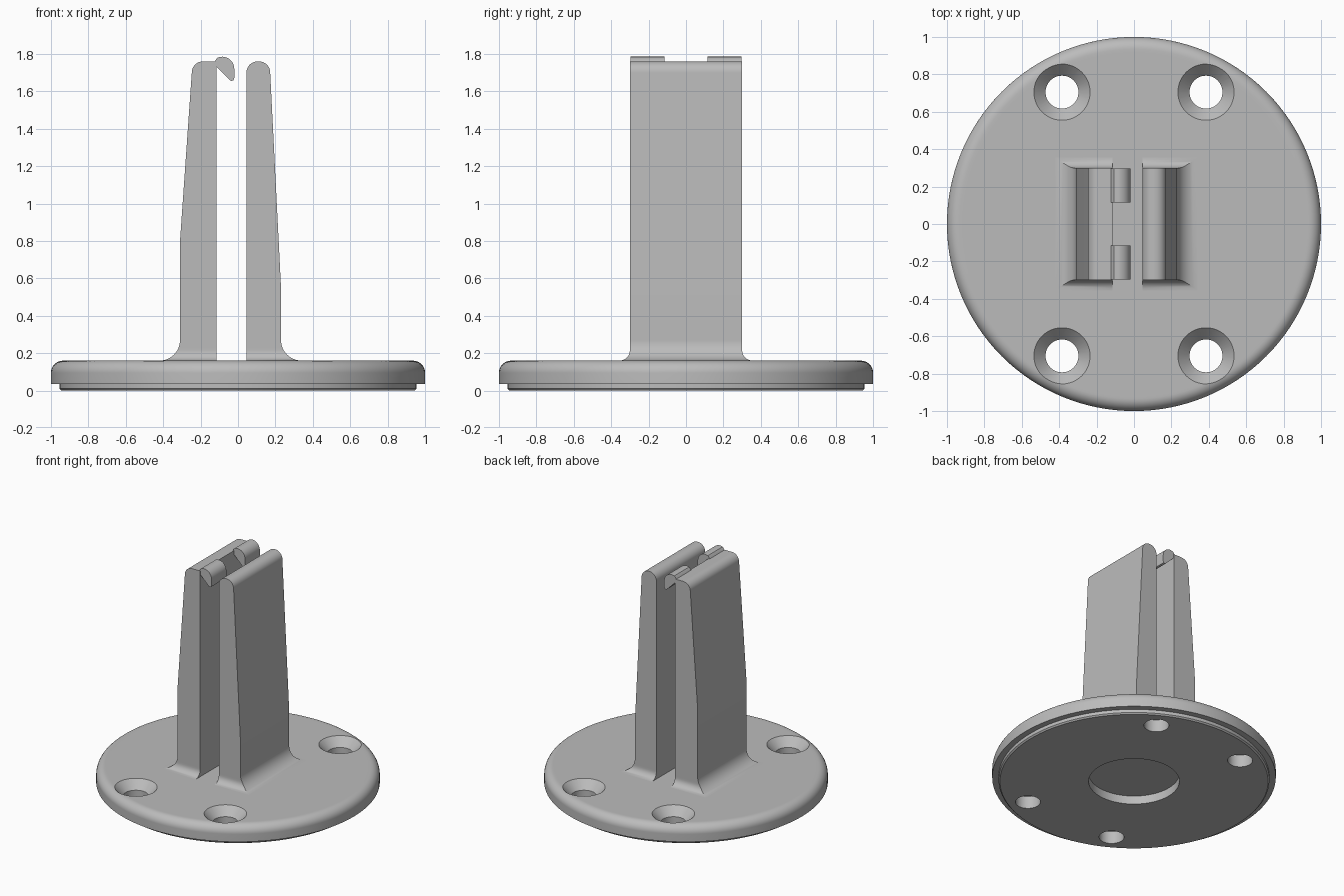
import bpy, bmesh, math
from math import sin, cos, pi, sqrt
from mathutils import Vector

if "Cube" in bpy.data.objects:
    bpy.data.objects.remove(bpy.data.objects["Cube"])

grey = bpy.data.materials.new("light grey")
grey.use_nodes = True
colour = (0.5, 0.5, 0.5, 1)
grey.diffuse_color = colour
grey.node_tree.nodes["Principled BSDF"].inputs["Base Color"].default_value = colour

BASE_TOP = 0.16
POST_TOP = 1.76


def make(name, bm):
    bmesh.ops.recalc_face_normals(bm, faces=bm.faces)
    mesh = bpy.data.meshes.new(name)
    bm.to_mesh(mesh)
    bm.free()
    mesh.materials.append(grey)
    obj = bpy.data.objects.new(name, mesh)
    bpy.context.collection.objects.link(obj)
    return obj


def activate(obj):
    bpy.ops.object.select_all(action="DESELECT")
    obj.select_set(True)
    bpy.context.view_layer.objects.active = obj


def smooth(obj):
    activate(obj)
    bpy.ops.object.shade_smooth_by_angle(angle=math.radians(30))
    mod = obj.modifiers.new("clean shading", "WEIGHTED_NORMAL")
    mod.keep_sharp = True


def lathe(name, profile, steps, centre=(0, 0)):
    """Revolve (radius, height) points around a vertical axis."""
    bm = bmesh.new()
    verts = [bm.verts.new((r, 0, z)) for r, z in profile]
    edges = [bm.edges.new(pair) for pair in zip(verts, verts[1:])]
    bmesh.ops.spin(bm, geom=verts + edges, cent=(0, 0, 0), axis=(0, 0, 1),
                   angle=2 * pi, steps=steps)
    bmesh.ops.remove_doubles(bm, verts=bm.verts, dist=1e-4)
    bmesh.ops.translate(bm, verts=bm.verts, vec=(*centre, 0))
    return make(name, bm)


def flare(z, radius):
    """Outward offset of a concave fillet at height z."""
    gap = max(0, radius - (z - BASE_TOP))
    return radius - sqrt(max(0, radius ** 2 - gap ** 2))


# Round base: recessed underside, stepped foot and rounded rim
rim = 0.065
profile = [(0, 0.065), (0.32, 0.065), (0.32, 0), (0.945, 0), (0.955, 0.01),
           (0.955, 0.035), (1, 0.035)]
profile += [(1 - rim + rim * cos(a), BASE_TOP - rim + rim * sin(a))
            for a in [i * pi / 16 for i in range(9)]]
profile += [(0.92, BASE_TOP), (0, BASE_TOP)]
base = lathe("base_disc", profile, 128)

# Four countersunk screw holes
for sx in (-1, 1):
    for sy in (-1, 1):
        cutter = lathe("hole_cutter", [(0, -0.1), (0.088, -0.1), (0.088, 0.096),
                                       (0.16, 0.17), (0.16, 0.3), (0, 0.3)],
                       48, (sx * 0.385, sy * 0.705))
        cutter.hide_render = True
        activate(base)
        cut = base.modifiers.new("screw hole", "BOOLEAN")
        cut.operation = "DIFFERENCE"
        cut.solver = "EXACT"
        cut.object = cutter
        bpy.ops.object.modifier_apply(modifier=cut.name)
        bpy.data.objects.remove(cutter)
smooth(base)


def post(name, side, inner, outer, kink, tip, round_inner):
    """Tapered upright with a flared foot and rounded top, as stacked rings."""
    round_r = 0.06
    spring = POST_TOP - round_r
    rows = [(BASE_TOP - 0.01, inner, outer + 0.11, 0.355)]
    for i in range(13):
        z = BASE_TOP + 0.11 * (1 - cos(i * pi / 24))
        rows.append((z, inner, outer + flare(z, 0.11), 0.3 + flare(z, 0.055)))
    rows.append((kink, inner, outer, 0.3))
    for i in range(9):
        a = i * pi / 16
        cut = round_r * (1 - cos(a))
        rows.append((spring + round_r * sin(a),
                     inner + (cut if round_inner else 0), tip - cut, 0.3))
    bm = bmesh.new()
    rings = [[bm.verts.new((side * x, y, z)) for x, y in
              ((a, -w), (b, -w), (b, w), (a, w))] for z, a, b, w in rows]
    for low, high in zip(rings, rings[1:]):
        for i in range(4):
            j = (i + 1) % 4
            bm.faces.new((low[i], low[j], high[j], high[i]))
    bm.faces.new(rings[0])
    bm.faces.new(rings[-1])
    smooth(make(name, bm))


post("right_post", -1, 0.115, 0.31, 0.80, 0.247, False)
post("left_post", 1, 0.045, 0.23, 0.55, 0.172, True)

# Two snap hooks leaning over the gap
hook = [(-0.13, 1.75), (-0.118, 1.77), (-0.108, 1.781)]
hook += [(-0.085 + 0.065 * sin(a), 1.72 + 0.065 * cos(a))
         for a in [i * pi / 20 for i in range(11)]]
hook += [(-0.02, 1.67), (-0.025, 1.659), (-0.036, 1.655), (-0.045, 1.66),
         (-0.115, 1.73), (-0.13, 1.73)]
for name, y0 in (("front_hook", -0.297), ("back_hook", 0.115)):
    bm = bmesh.new()
    face = bm.faces.new([bm.verts.new((x, y0, z)) for x, z in hook])
    side = bmesh.ops.extrude_face_region(bm, geom=[face], use_keep_orig=True)
    moved = [v for v in side["geom"] if isinstance(v, bmesh.types.BMVert)]
    bmesh.ops.translate(bm, verts=moved, vec=Vector((0, 0.182, 0)))
    smooth(make(name, bm))
